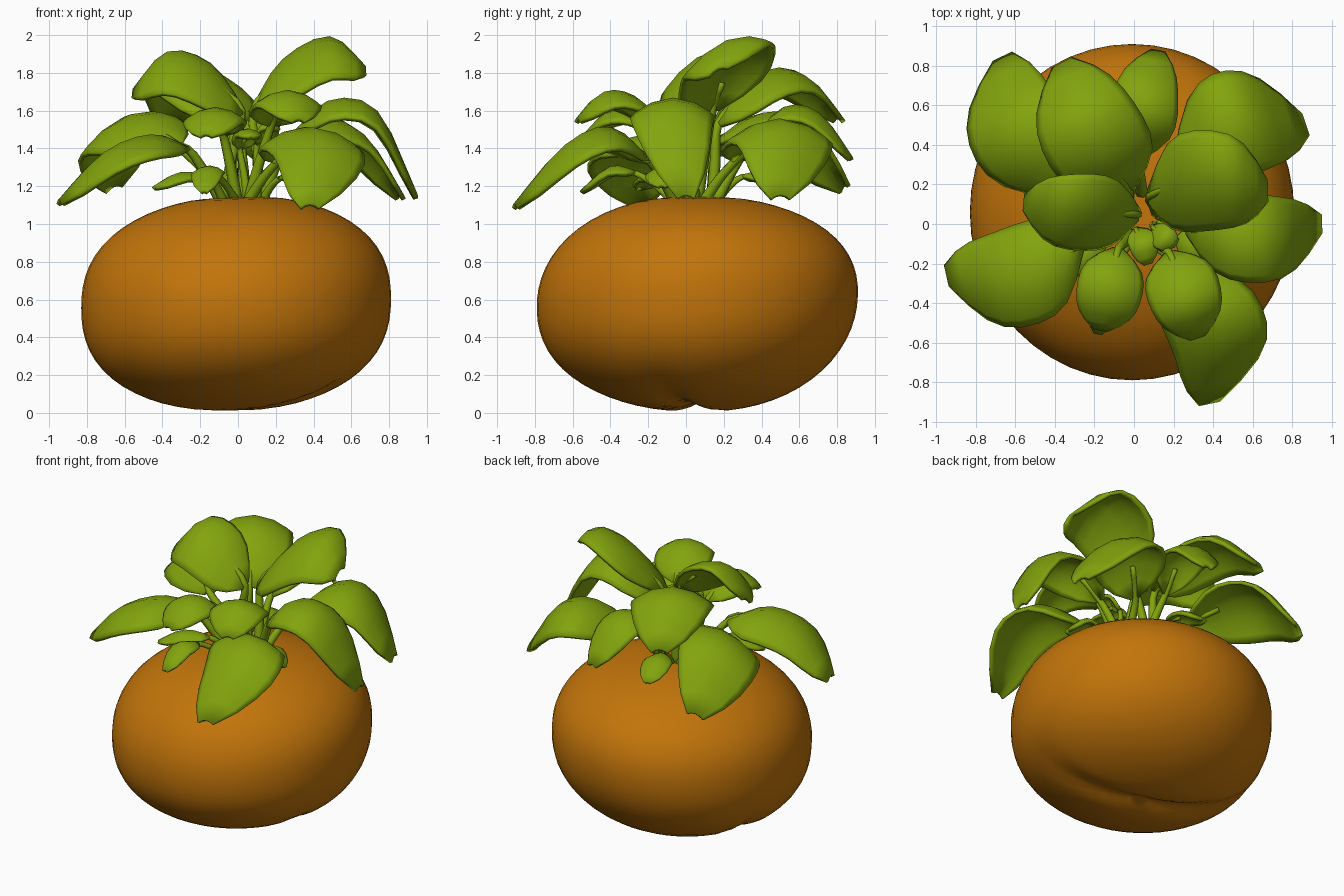
import bpy, bmesh, math
from mathutils import Vector

if "Cube" in bpy.data.objects:
    bpy.data.objects.remove(bpy.data.objects["Cube"])


def material(name, rgb):
    m = bpy.data.materials.new(name)
    m.diffuse_color = (*rgb, 1)
    m.use_nodes = True
    m.node_tree.nodes["Principled BSDF"].inputs["Base Color"].default_value = m.diffuse_color
    return m


ORANGE = material("orange skin", (0.54, 0.175, 0.003))
GREEN = material("leaf green", (0.225, 0.37, 0.004))


def finish(bm, name, mat):
    bmesh.ops.recalc_face_normals(bm, faces=bm.faces)
    me = bpy.data.meshes.new(name)
    bm.to_mesh(me)
    bm.free()
    me.materials.append(mat)
    me.shade_smooth()
    ob = bpy.data.objects.new(name, me)
    bpy.context.collection.objects.link(ob)
    return ob


def spline(pts, n):
    """Smooth path through the points (Catmull-Rom), n steps per span."""
    p = [Vector(q) for q in pts]
    p = [2 * p[0] - p[1]] + p + [2 * p[-1] - p[-2]]
    out = []
    for i in range(1, len(p) - 2):
        a, b, c, d = p[i - 1:i + 3]
        for k in range(n):
            t = k / n
            out.append(0.5 * (2 * b + (c - a) * t + (2 * a - 5 * b + 4 * c - d) * t * t
                              + (3 * b - a - 3 * c + d) * t ** 3))
    return out + [p[-2]]


# Root: rounded, slightly boxy ball with a slanting cleft underneath
bm = bmesh.new()
bmesh.ops.create_uvsphere(bm, u_segments=48, v_segments=32, radius=1)
for v in bm.verts:
    x, y, z = v.co
    n = 2.15 + 0.17 * x * x
    s = (math.hypot(x, y) ** n + abs(z) ** n) ** (-1 / n)
    x, y, z = x * s, y * s, z * s
    X = 0.82 * x - 0.01
    Y = 0.85 * y + 0.06 + 0.02 * z * y
    Z = 0.58 + (0.57 if z > 0 else 0.575) * z + 0.04 * y * (1 - z * z) + 0.025 * x
    Z += 0.055 * math.exp(-((Y - 0.04 + 0.3 * X) / 0.08) ** 2) * max(0, -z) ** 2 * (1 - 0.6 * max(0, x))
    Z -= 0.015 * math.exp(-(x * x + y * y) / 0.03) * max(0, z)
    v.co = (X, Y, max(Z, 0))
finish(bm, "root", ORANGE)

WIDTH = [0.14, 0.56, 0.85, 0.97, 1.0, 0.98, 0.92, 0.79, 0.55, 0.2]


def leaf(name, pts, half, tilt=0.0, stem=0.03, droop=0.45):
    """Arched blade along pts plus a stalk growing from the crown."""
    head = Vector(pts[-1]) - Vector(pts[0])
    head.z = 0
    head.normalize()
    side = Vector((-head.y, head.x, tilt))
    path = spline(pts, 3)
    bm = bmesh.new()
    rows = []
    for i, c in enumerate(path):
        f = i / (len(path) - 1) * (len(WIDTH) - 1)
        k = min(int(f), len(WIDTH) - 2)
        w = half * (WIDTH[k] + (WIDTH[k + 1] - WIDTH[k]) * (f - k))
        row = []
        for u in (-1, -0.85, -0.5, 0, 0.5, 0.85, 1):
            p = c + side * (u * w)
            p.z += w * droop * (0.12 - u * u)
            row.append(bm.verts.new(p))
        rows.append(row)
    for a, b in zip(rows, rows[1:]):
        for j in range(6):
            bm.faces.new((a[j], a[j + 1], b[j + 1], b[j]))
    blade = finish(bm, name + "_blade", GREEN)
    sol = blade.modifiers.new("thickness", "SOLIDIFY")
    sol.thickness = 0.024
    sol.offset = 0

    # stalk: tapered six-sided tube
    p0, p1 = Vector(pts[0]), path[2]
    base = Vector((0.02, 0.05, 1.1)) + 0.1 * head
    mid = base.lerp(p0, 0.5) + Vector((0, 0, 0.02))
    tube = spline([base, mid, p0, p1 - Vector((0, 0, 0.015))], 3)
    bm = bmesh.new()
    rings = []
    for i, c in enumerate(tube):
        d = (tube[min(i + 1, len(tube) - 1)] - tube[max(i - 1, 0)]).normalized()
        s = Vector((-head.y, head.x, 0))
        t = d.cross(s).normalized()
        s = t.cross(d)
        r = stem * (1.15 - 0.6 * i / (len(tube) - 1))
        rings.append([bm.verts.new(c + r * (s * math.cos(a * math.pi / 3) + t * math.sin(a * math.pi / 3)))
                      for a in range(6)])
    for a, b in zip(rings, rings[1:]):
        for j in range(6):
            bm.faces.new((a[j], a[(j + 1) % 6], b[(j + 1) % 6], b[j]))
    bm.faces.new(rings[0])
    bm.faces.new(rings[-1])
    finish(bm, name + "_stalk", GREEN)


# Tall leaves
leaf("tall_left", [(0.02, 0.05, 1.6), (-0.17, 0.06, 1.8), (-0.38, 0.07, 1.86), (-0.55, 0.11, 1.7)], 0.19, -0.6)
leaf("tall_right", [(0.08, 0.14, 1.6), (0.25, 0.21, 1.83), (0.49, 0.22, 1.95), (0.67, 0.17, 1.82)], 0.25, 0.4)
leaf("tall_back_left", [(-0.03, 0.17, 1.53), (-0.15, 0.35, 1.75), (-0.27, 0.57, 1.79), (-0.36, 0.81, 1.56)], 0.26)
# Large drooping leaves
leaf("left_back", [(-0.33, 0.15, 1.42), (-0.52, 0.36, 1.55), (-0.63, 0.58, 1.5), (-0.66, 0.84, 1.2)], 0.25, -0.35)
leaf("back", [(0.02, 0.34, 1.42), (0.05, 0.52, 1.6), (0.07, 0.7, 1.57), (0.12, 0.87, 1.35)], 0.16)
leaf("back_right", [(0.22, 0.28, 1.35), (0.42, 0.46, 1.52), (0.62, 0.53, 1.48), (0.86, 0.5, 1.15)], 0.27)
leaf("right", [(0.27, -0.02, 1.44), (0.48, -0.06, 1.63), (0.73, -0.07, 1.58), (0.94, 0.0, 1.15)], 0.22)
leaf("front_right", [(0.22, -0.2, 1.34), (0.36, -0.4, 1.49), (0.44, -0.63, 1.4), (0.38, -0.9, 1.1)], 0.25)
leaf("left_front", [(-0.27, -0.1, 1.4), (-0.46, -0.22, 1.45), (-0.7, -0.29, 1.36), (-0.94, -0.26, 1.12)], 0.25)
# Medium front leaves
leaf("mid_front_right", [(0.18, -0.15, 1.53), (0.23, -0.28, 1.66), (0.28, -0.43, 1.68), (0.32, -0.57, 1.55)], 0.18)
leaf("mid_front_left", [(-0.08, -0.13, 1.48), (-0.11, -0.27, 1.59), (-0.14, -0.41, 1.58), (-0.17, -0.53, 1.47)], 0.16)
# Small inner and low leaves
leaf("inner_one", [(0.01, -0.03, 1.4), (0.05, -0.1, 1.49), (0.07, -0.2, 1.46)], 0.07, stem=0.022)
leaf("inner_two", [(0.1, -0.02, 1.42), (0.15, -0.07, 1.52), (0.21, -0.1, 1.5)], 0.06, stem=0.022)
leaf("low_left", [(-0.15, -0.1, 1.24), (-0.3, -0.18, 1.26), (-0.44, -0.25, 1.19)], 0.08, stem=0.022)
leaf("low_front", [(-0.13, -0.27, 1.27), (-0.16, -0.4, 1.29), (-0.18, -0.55, 1.17)], 0.08, stem=0.022)
leaf("low_right", [(0.22, -0.08, 1.24), (0.33, -0.11, 1.29), (0.44, -0.13, 1.2)], 0.1, stem=0.022)
leaf("low_back", [(-0.03, 0.3, 1.25), (-0.07, 0.43, 1.26), (-0.1, 0.57, 1.17)], 0.09, stem=0.022)
